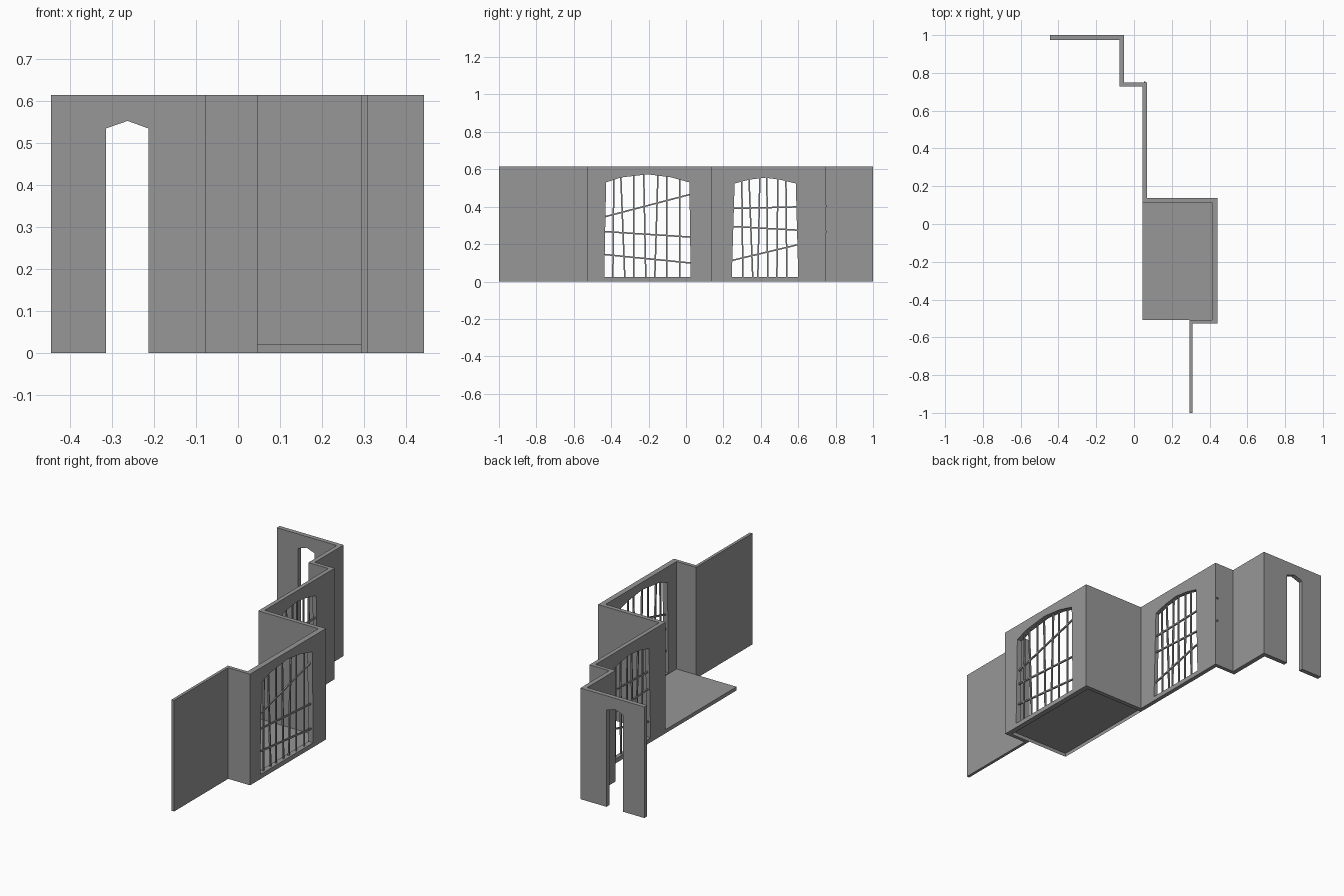
import bpy, bmesh
from mathutils import Vector

default = bpy.data.objects.get("Cube")
if default:
    bpy.data.objects.remove(default, do_unlink=True)

HEIGHT = 0.615

grey = bpy.data.materials.new("plain grey")
grey.use_nodes = True
COLOUR = (0.31, 0.31, 0.31, 1)
grey.diffuse_color = COLOUR
grey.node_tree.nodes["Principled BSDF"].inputs["Base Color"].default_value = COLOUR


def finish(bm, name):
    bmesh.ops.recalc_face_normals(bm, faces=bm.faces)
    mesh = bpy.data.meshes.new(name)
    bm.to_mesh(mesh)
    bm.free()
    mesh.materials.append(grey)
    obj = bpy.data.objects.new(name, mesh)
    bpy.context.collection.objects.link(obj)
    return obj


def prism(name, points, depth):
    """Extrude a closed outline along a vector."""
    bm = bmesh.new()
    face = bm.faces.new([bm.verts.new(p) for p in points])
    geom = bmesh.ops.extrude_face_region(bm, geom=[face], use_keep_orig=True)["geom"]
    moved = [g for g in geom if isinstance(g, bmesh.types.BMVert)]
    bmesh.ops.translate(bm, verts=moved, vec=depth)
    return finish(bm, name)


def add_bar(bm, start, end, width):
    """Square rod between two points."""
    start, end = Vector(start), Vector(end)
    along = end - start
    matrix = along.to_track_quat('Z', 'X').to_matrix().to_4x4()
    matrix.translation = (start + end) / 2
    verts = bmesh.ops.create_cube(bm, size=1)["verts"]
    bmesh.ops.scale(bm, verts=verts, vec=(width, width, along.length))
    bmesh.ops.transform(bm, verts=verts, matrix=matrix)


def window_bars(name, x, uprights, rails):
    bm = bmesh.new()
    for top, bottom in uprights:
        add_bar(bm, (x, bottom, 0.015), (x, top, 0.575), 0.008)
    for y0, z0, y1, z1 in rails:
        add_bar(bm, (x, y0, z0), (x, y1, z1), 0.008)
    return finish(bm, name)


# Stepped wall footprint: outer side, then back along the inner side
outer = [(-0.445, 1), (-0.053, 1), (-0.053, 0.748), (0.068, 0.748),
         (0.068, 0.137), (0.443, 0.137), (0.443, -0.527), (0.309, -0.527), (0.309, -1)]
inner = [(0.293, -1), (0.293, -0.507), (0.413, -0.507), (0.413, 0.113),
         (0.045, 0.113), (0.045, 0.727), (-0.078, 0.727), (-0.078, 0.975), (-0.445, 0.975)]
walls = prism("walls", [(x, y, 0) for x, y in outer + inner], (0, 0, HEIGHT))

# Openings: pointed doorway and two arched windows
door = [(-0.315, -0.1), (-0.315, 0.535), (-0.263, 0.553), (-0.213, 0.535), (-0.213, -0.1)]
large = [(-0.437, 0.025), (-0.427, 0.53), (-0.35, 0.556), (-0.204, 0.573),
         (-0.08, 0.557), (0.018, 0.53), (0.025, 0.025)]
small = [(0.245, 0.025), (0.26, 0.524), (0.34, 0.545), (0.424, 0.555),
         (0.51, 0.543), (0.587, 0.524), (0.6, 0.025)]
cutters = [
    prism("door_cutter", [(x, 0.9, z) for x, z in door], (0, 0.2, 0)),
    prism("large_window_cutter", [(0.38, y, z) for y, z in large], (0.1, 0, 0)),
    prism("small_window_cutter", [(0.0, y, z) for y, z in small], (0.1, 0, 0)),
]
for cutter in cutters:
    cutter.hide_render = True
    mod = walls.modifiers.new(cutter.name, 'BOOLEAN')
    mod.operation = 'DIFFERENCE'
    mod.solver = 'EXACT'
    mod.object = cutter
bpy.context.view_layer.update()
graph = bpy.context.evaluated_depsgraph_get()
cut_mesh = bpy.data.meshes.new_from_object(walls.evaluated_get(graph))
walls.modifiers.clear()
walls.data = cut_mesh
for cutter in cutters:
    bpy.data.objects.remove(cutter, do_unlink=True)

# Floor slab of the bay, open underneath
floor = prism("bay_floor", [(0.045, -0.507, 0), (0.413, -0.507, 0),
                            (0.413, 0.113, 0), (0.045, 0.113, 0)], (0, 0, 0.02))
bm = bmesh.new()
bm.from_mesh(floor.data)
under = [f for f in bm.faces if f.normal.z < -0.5]
bmesh.ops.delete(bm, geom=under, context='FACES_ONLY')
bm.to_mesh(floor.data)
bm.free()

# Crooked window bars
window_bars("large_window_bars", 0.428,
            [(-0.386, -0.391), (-0.349, -0.327), (-0.279, -0.279), (-0.226, -0.215),
             (-0.15, -0.167), (-0.103, -0.103), (-0.033, -0.033)],
            [(-0.45, 0.342, 0.035, 0.469), (-0.45, 0.268, 0.035, 0.237),
             (-0.45, 0.146, 0.035, 0.098)])
window_bars("small_window_bars", 0.058,
            [(0.298, 0.304), (0.336, 0.357), (0.395, 0.384), (0.432, 0.437),
             (0.491, 0.486), (0.534, 0.539)],
            [(0.23, 0.39, 0.754, 0.403), (0.23, 0.295, 0.754, 0.266),
             (0.23, 0.109, 0.62, 0.202)])
